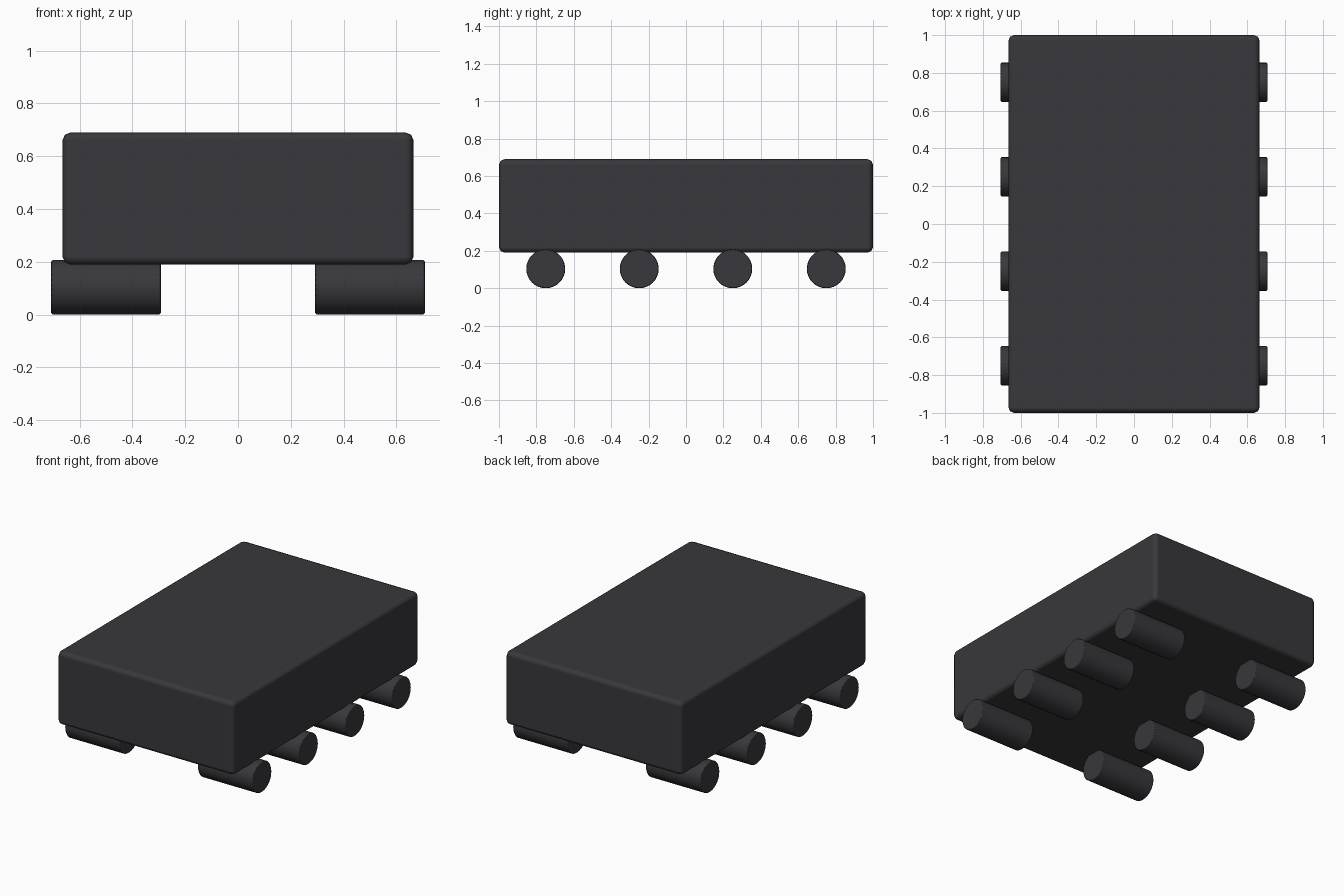
import bpy
import math

cube = bpy.data.objects.get("Cube")
if cube:
    bpy.data.objects.remove(cube, do_unlink=True)

# Single charcoal colour
charcoal = bpy.data.materials.new("charcoal")
charcoal.use_nodes = True
colour = (0.04, 0.039, 0.045, 1)
charcoal.diffuse_color = colour
charcoal.node_tree.nodes["Principled BSDF"].inputs["Base Color"].default_value = colour


def finish(obj, name, width, segments):
    """Name, colour, round the edges and smooth the shading."""
    obj.name = name
    obj.data.materials.append(charcoal)
    bpy.ops.object.transform_apply(location=False, rotation=True, scale=True)
    bpy.ops.object.shade_smooth()
    bevel = obj.modifiers.new("Rounded edges", 'BEVEL')
    bevel.width = width
    bevel.segments = segments
    bevel.limit_method = 'ANGLE'
    bevel.angle_limit = math.radians(40)
    bevel.harden_normals = True


# Body block
bpy.ops.mesh.primitive_cube_add(size=1, location=(0, 0, 0.44))
body = bpy.context.object
body.scale = (1.33, 2, 0.5)
finish(body, "body", 0.03, 2)

# Four rollers along each side
RADIUS = 0.104
for side, x in (("left", 0.5), ("right", -0.5)):
    for i in range(4):
        bpy.ops.mesh.primitive_cylinder_add(
            vertices=32, radius=RADIUS, depth=0.415,
            location=(x, -0.75 + 0.5 * i, RADIUS),
            rotation=(0, math.pi / 2, 0))
        finish(bpy.context.object, f"{side}_roller_{i + 1}", 0.006, 1)
